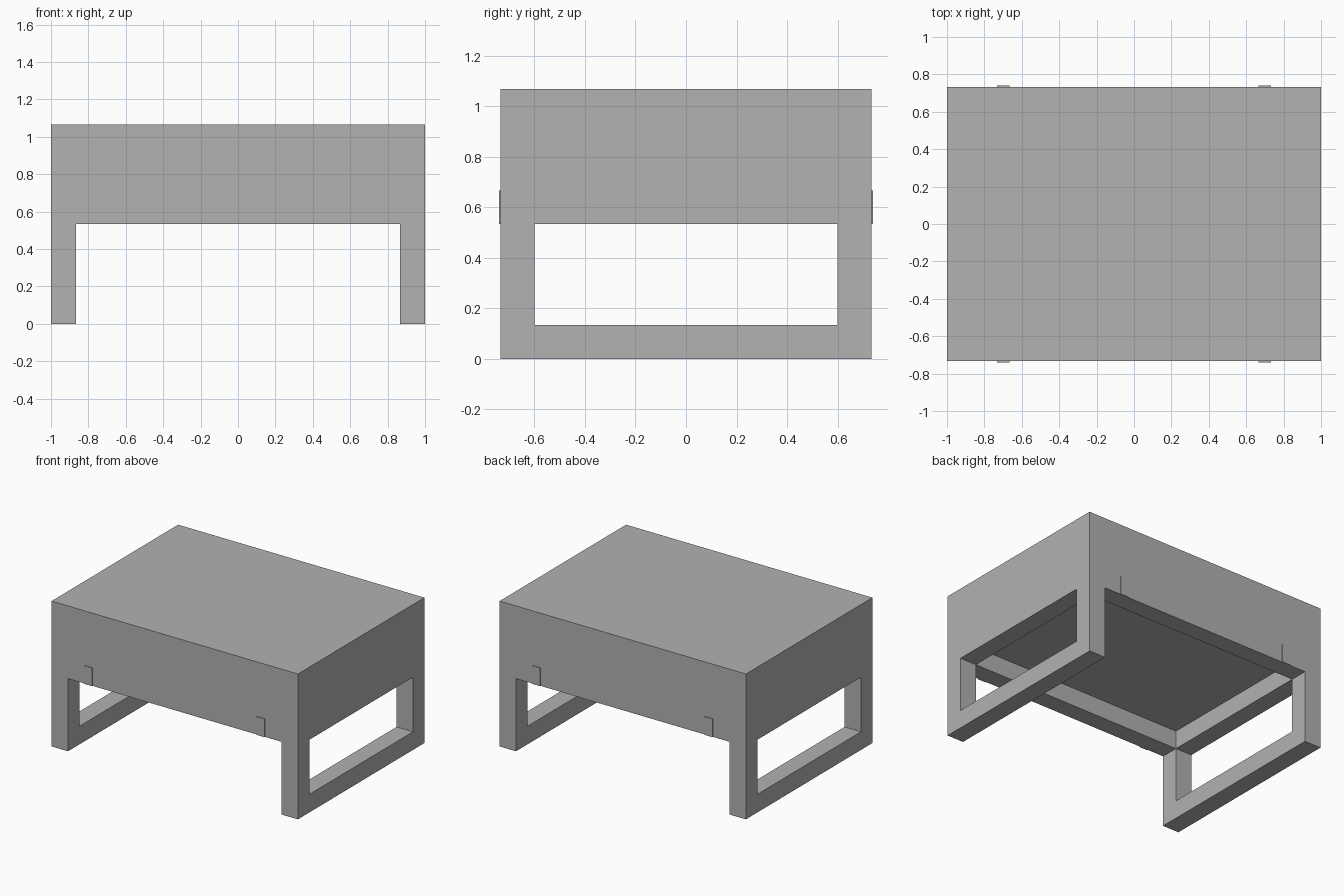
import bpy, bmesh
from mathutils import Vector

cube = bpy.data.objects.get("Cube")
if cube:
    bpy.data.objects.remove(cube, do_unlink=True)

U = 2 / 15                      # bar thickness, the module of the whole design
HX, HY = 1.0, 5.5 * U           # half width and half depth
LEG_TOP, TOP = 4 * U, 8 * U

grey = bpy.data.materials.new("plain grey")
grey.use_nodes = True
grey.diffuse_color = (0.445, 0.445, 0.445, 1)
grey.node_tree.nodes["Principled BSDF"].inputs["Base Color"].default_value = grey.diffuse_color


def finish(bm, name):
    bmesh.ops.recalc_face_normals(bm, faces=bm.faces)
    mesh = bpy.data.meshes.new(name)
    bm.to_mesh(mesh)
    bm.free()
    mesh.materials.append(grey)
    obj = bpy.data.objects.new(name, mesh)
    bpy.context.collection.objects.link(obj)
    return obj


def box_mesh(low, high):
    low, high = Vector(low), Vector(high)
    bm = bmesh.new()
    bmesh.ops.create_cube(bm, size=1)
    for v in bm.verts:
        v.co = (low + high) / 2 + v.co * (high - low)
    return bm


# Solid body with a recessed underside that leaves a rail all round
bm = box_mesh((-HX, -HY, LEG_TOP), (HX, HY, TOP))
under = min(bm.faces, key=lambda f: f.calc_center_median().z)
bmesh.ops.inset_region(bm, faces=[under], thickness=U, use_even_offset=True)
inner = bmesh.ops.extrude_discrete_faces(bm, faces=[under])["faces"][0]
bmesh.ops.translate(bm, verts=inner.verts, vec=(0, 0, U))
finish(bm, "body")

# Sled legs: a U-shaped side profile extruded across the bar width
profile = [(-HY, 0), (HY, 0), (HY, LEG_TOP), (HY - U, LEG_TOP),
           (HY - U, U), (U - HY, U), (U - HY, LEG_TOP), (-HY, LEG_TOP)]
for side, x in (("left", HX - U), ("right", -HX)):
    bm = bmesh.new()
    face = bm.faces.new([bm.verts.new((x, y, z)) for y, z in profile])
    new = bmesh.ops.extrude_face_region(bm, geom=[face])["geom"]
    bmesh.ops.translate(bm, vec=(U, 0, 0),
                        verts=[g for g in new if isinstance(g, bmesh.types.BMVert)])
    finish(bm, side + "_sled_leg")

# Thin tabs on the front and back rails
for end, sy in (("front", -1), ("back", 1)):
    for side, sx in (("left", 1), ("right", -1)):
        ys = sorted((sy * HY, sy * (HY + 0.006)))
        xs = sorted((sx * 5 * U, sx * 5.5 * U))
        bm = box_mesh((xs[0], ys[0], LEG_TOP), (xs[1], ys[1], LEG_TOP + U))
        finish(bm, f"{end}_{side}_tab")
